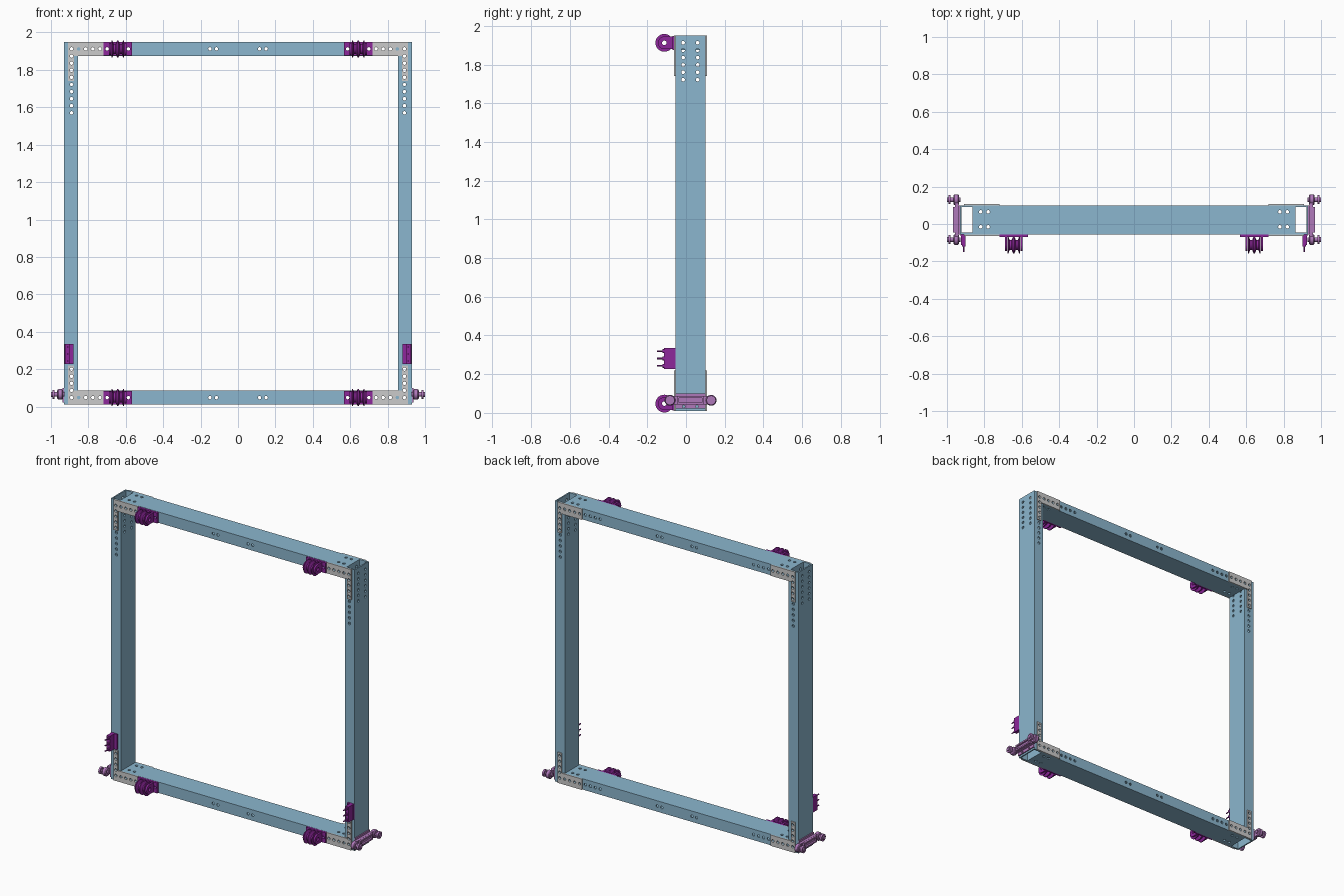
import bpy, bmesh, math
from mathutils import Matrix, Vector

if "Cube" in bpy.data.objects:
    bpy.data.objects.remove(bpy.data.objects["Cube"])

MID_Z, FRONT, BACK = 0.98, -0.055, 0.10      # frame mid height, front and back tube faces


def material(name, rgb):
    m = bpy.data.materials.new(name)
    m.diffuse_color = (*rgb, 1)
    m.use_nodes = True
    m.node_tree.nodes["Principled BSDF"].inputs["Base Color"].default_value = m.diffuse_color
    return m


BLUE = material("blue_tube", (0.26, 0.47, 0.62))
PURPLE = material("purple", (0.27, 0.02, 0.33))
LILAC = material("lilac", (0.43, 0.19, 0.49))


def finish(name, bm, mat=None, smooth=False):
    bmesh.ops.recalc_face_normals(bm, faces=bm.faces[:])
    me = bpy.data.meshes.new(name)
    bm.to_mesh(me)
    bm.free()
    ob = bpy.data.objects.new(name, me)
    bpy.context.collection.objects.link(ob)
    if mat:
        me.materials.append(mat)
    if smooth:
        bpy.ops.object.select_all(action='DESELECT')
        ob.select_set(True)
        bpy.context.view_layer.objects.active = ob
        bpy.ops.object.shade_smooth_by_angle(angle=math.radians(35))
    return ob


def place(axis, t, u, v):
    """Point with t along axis; u, v along the other two axes in order."""
    return {'x': (t, u, v), 'y': (u, t, v), 'z': (u, v, t)}[axis]


def box(bm, lo, hi):
    c = [(a + b) / 2 for a, b in zip(lo, hi)]
    s = [b - a for a, b in zip(lo, hi)]
    bmesh.ops.create_cube(bm, size=1, matrix=Matrix.Translation(c) @ Matrix.Diagonal((*s, 1)))


def loft(bm, rings, closed=False):
    vs = [[bm.verts.new(p) for p in r] for r in rings]
    n = len(vs[0])
    pairs = list(zip(vs, vs[1:])) + ([(vs[-1], vs[0])] if closed else [])
    for a, b in pairs:
        for i in range(n):
            bm.faces.new((a[i], a[(i + 1) % n], b[(i + 1) % n], b[i]))
    if not closed:
        bm.faces.new(vs[0])
        bm.faces.new(vs[-1])


def prism(bm, outline, axis, a, b):
    loft(bm, [[place(axis, t, u, v) for u, v in outline] for t in (a, b)])


def lathe(bm, profile, axis, u, v, closed=False, n=32):
    angs = [2 * math.pi * i / n for i in range(n)]
    loft(bm, [[place(axis, t, u + r * math.cos(a), v + r * math.sin(a)) for a in angs]
              for t, r in profile], closed)


def stadium(u0, u1, v, r, n=12):
    arc = [math.pi * i / n - math.pi / 2 for i in range(n + 1)]
    return ([(u1 + r * math.cos(a), v + r * math.sin(a)) for a in arc] +
            [(u0 - r * math.cos(a), v - r * math.sin(a)) for a in arc])


def tube(name, axis, a, b, u0, u1, v0, v1, wall=0.009):
    def ring(t, w):
        return [place(axis, t, u, v) for u, v in
                ((u0 + w, v0 + w), (u1 - w, v0 + w), (u1 - w, v1 - w), (u0 + w, v1 - w))]
    bm = bmesh.new()
    loft(bm, [ring(a, 0), ring(b, 0), ring(b, wall), ring(a, wall)], True)
    return finish(name, bm, BLUE)


def drill(ob, axis, points, depth=0.3, r=0.0095):
    bm = bmesh.new()
    up = Vector(place(axis, 1, 0, 0)).to_track_quat('Z', 'Y').to_matrix().to_4x4()
    for p in points:
        bmesh.ops.create_cone(bm, cap_ends=True, segments=12, radius1=r, radius2=r,
                              depth=depth, matrix=Matrix.Translation(p) @ up)
    cutter = finish("hole_cutter", bm)
    cutter.hide_render = True
    mod = ob.modifiers.new("holes", 'BOOLEAN')
    mod.operation, mod.object, mod.solver = 'DIFFERENCE', cutter, 'EXACT'
    bpy.context.view_layer.objects.active = ob
    bpy.ops.object.modifier_apply(modifier=mod.name)
    bpy.data.objects.remove(cutter)


def mirror(ob, axis, name, centre=0.0):
    i = 'xyz'.index(axis)
    new = ob.copy()
    new.data = ob.data.copy()
    new.name = name
    bpy.context.collection.objects.link(new)
    for v in new.data.vertices:
        v.co[i] = 2 * centre - v.co[i]
    new.data.flip_normals()
    return new


def four(ob, part):
    """Repeat a lower right part at the other three corners."""
    ob.name = "lower_right_" + part
    up = mirror(ob, 'z', "upper_right_" + part, MID_Z)
    mirror(ob, 'x', "lower_left_" + part)
    mirror(up, 'x', "upper_left_" + part)


# Side posts: hollow rectangular tube with hole rows
post = tube("right_post", 'z', 0.01, 1.95, 0.855, 0.93, FRONT, BACK)
drill(post, 'y', [(0.89, 0.02, 1.912 - 0.038 * i) for i in range(10)] +
      [(0.89, 0.02, 0.048 + 0.038 * i) for i in range(5)])
drill(post, 'x', [(0.89, y, 1.912 - 0.038 * i) for y in (-0.015, 0.06) for i in range(6)], 0.2)
mirror(post, 'x', "left_post")

# Top and bottom rails
rail = tube("bottom_rail", 'x', -0.855, 0.855, FRONT, BACK, 0.01, 0.085)
hole_x = [0.115, 0.15] + [0.89 - 0.038 * i for i in range(2, 9)]
drill(rail, 'y', [(s * x, 0.02, 0.048) for x in hole_x for s in (-1, 1)])
drill(rail, 'z', [(s * x, y, 0.048) for x in (0.78, 0.82) for y in (-0.015, 0.065)
                  for s in (-1, 1)], 0.2)
mirror(rail, 'z', "top_rail", MID_Z)

# Corner gusset plates, front and back
L = [(0.72, 0.01), (0.908, 0.01), (0.908, 0.22), (0.876, 0.22), (0.876, 0.085), (0.72, 0.085)]
for side, y0, y1 in (("front", FRONT - 0.008, FRONT), ("back", BACK, BACK + 0.008)):
    bm = bmesh.new()
    prism(bm, L, 'y', y0, y1)
    plate = finish("gusset", bm)
    drill(plate, 'y', [(0.89 - 0.038 * i, y0, 0.048) for i in range(5)] +
          [(0.89, y0, 0.048 + 0.038 * i) for i in range(1, 5)], 0.05)
    four(plate, side + "_gusset")

# Pulley mounts: base plate, two rounded ears and a double-groove pulley
PX, PY, PZ = 0.643, -0.112, 0.048
bm = bmesh.new()
box(bm, (0.568, FRONT - 0.015, 0.012), (0.718, FRONT, 0.084))
base = finish("pulley_base", bm, PURPLE)
drill(base, 'y', [(PX + s * 0.057, FRONT, PZ) for s in (-1, 1)], 0.06)
four(base, "pulley_base")

bm = bmesh.new()
for s in (-1, 1):
    x = PX + s * 0.041
    prism(bm, [(FRONT - 0.012, PZ - 0.033)] +
          [(PY - 0.033 * math.sin(math.pi * i / 16), PZ - 0.033 * math.cos(math.pi * i / 16))
           for i in range(17)] + [(FRONT - 0.012, PZ + 0.033)], 'x', x - 0.006, x + 0.006)
ears = finish("pulley_ears", bm, PURPLE)
drill(ears, 'x', [(PX, PY, PZ)], 0.2, 0.012)
four(ears, "pulley_ears")

bm = bmesh.new()
lathe(bm, [(PX + t, r) for t, r in
           [(-0.034, 0.012), (-0.034, 0.046), (-0.029, 0.046), (-0.022, 0.027), (-0.011, 0.027),
            (-0.003, 0.046), (0.003, 0.046), (0.011, 0.027), (0.022, 0.027), (0.029, 0.046),
            (0.034, 0.046), (0.034, 0.012)]], 'x', PY, PZ, True)
four(finish("pulley", bm, PURPLE, True), "pulley")

# Pin brackets low on the posts: flange, upright and three pins
bm = bmesh.new()
box(bm, (0.88, FRONT - 0.01, 0.228), (0.927, FRONT, 0.334))
box(bm, (0.9, -0.113, 0.228), (0.925, FRONT - 0.01, 0.334))
bracket = finish("right_pin_bracket", bm, PURPLE)
mirror(bracket, 'x', "left_pin_bracket")
bm = bmesh.new()
for z in (0.243, 0.281, 0.319):
    lathe(bm, [(-0.15, 0.004), (-0.121, 0.004), (-0.121, 0.010), (-0.112, 0.010)],
          'y', 0.91, z, n=16)
mirror(finish("right_bracket_pins", bm, PURPLE, True), 'x', "left_bracket_pins")

# Roller carriages outside the lower corners: mount, arm with raised frame, two rollers
bm = bmesh.new()
box(bm, (0.93, FRONT, 0.022), (0.938, BACK, 0.1))
mount = finish("right_carriage_mount", bm, LILAC)
drill(mount, 'x', [(0.934, y, 0.033) for y in (-0.012, 0.057)], 0.05, 0.007)
mirror(mount, 'x', "left_carriage_mount")

CZ = 0.065
bm = bmesh.new()
prism(bm, stadium(-0.083, 0.13, CZ, 0.022), 'x', 0.938, 0.956)
for z in (CZ - 0.016, CZ + 0.016):
    box(bm, (0.956, -0.045, z - 0.005), (0.968, 0.092, z + 0.005))
for y in (-0.045, 0.082):
    box(bm, (0.956, y, CZ - 0.011), (0.968, y + 0.01, CZ + 0.011))
mirror(finish("right_carriage_arm", bm, LILAC, True), 'x', "left_carriage_arm")

bm = bmesh.new()
for y in (-0.083, 0.13):
    lathe(bm, [(0.928, 0.012), (0.936, 0.012), (0.936, 0.024), (0.941, 0.028), (0.960, 0.028),
               (0.965, 0.024), (0.965, 0.012), (0.980, 0.012), (0.980, 0.024), (0.993, 0.024),
               (0.993, 0.013), (1.0, 0.013)], 'x', y, CZ)
mirror(finish("right_carriage_rollers", bm, LILAC, True), 'x', "left_carriage_rollers")
